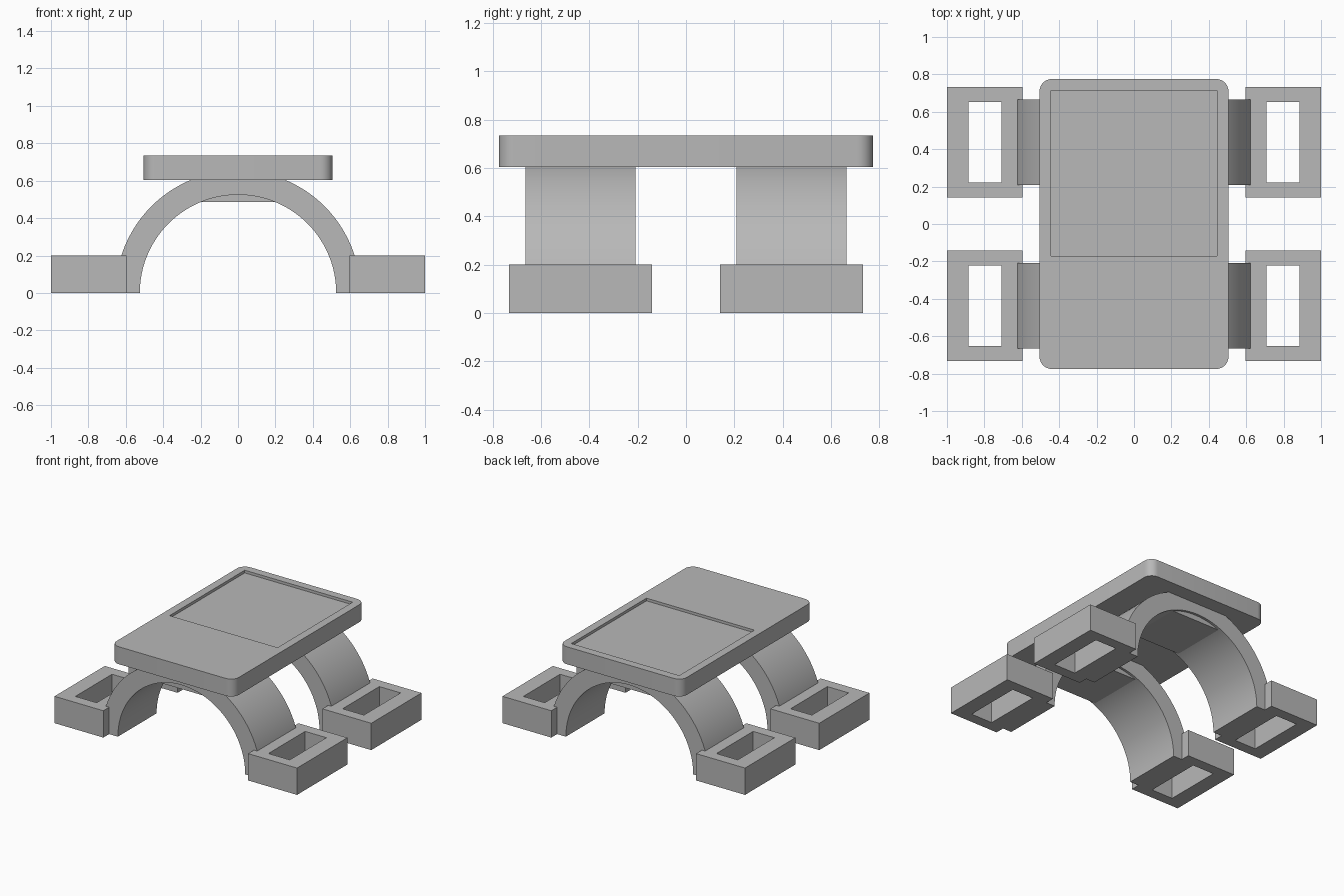
import bpy, bmesh
from math import sin, cos, pi, radians

old = bpy.data.objects.get("Cube")
if old:
    bpy.data.objects.remove(old, do_unlink=True)

grey = bpy.data.materials.new("plain_grey")
grey.use_nodes = True
colour = (0.48, 0.48, 0.48, 1)
grey.diffuse_color = colour
grey.node_tree.nodes["Principled BSDF"].inputs["Base Color"].default_value = colour


def extrude(name, outline, depth):
    """Make a solid from a closed outline, pushed along the depth vector."""
    bm = bmesh.new()
    base = bm.faces.new([bm.verts.new(p) for p in outline])
    new = bmesh.ops.extrude_face_region(bm, geom=[base])["geom"]
    verts = [v for v in new if isinstance(v, bmesh.types.BMVert)]
    bmesh.ops.translate(bm, verts=verts, vec=depth)
    bmesh.ops.recalc_face_normals(bm, faces=bm.faces)
    mesh = bpy.data.meshes.new(name)
    bm.to_mesh(mesh)
    bm.free()
    mesh.materials.append(grey)
    obj = bpy.data.objects.new(name, mesh)
    bpy.context.collection.objects.link(obj)
    return obj


def box(name, x0, x1, y0, y1, z0, z1):
    return extrude(name, [(x0, y0, z0), (x1, y0, z0), (x1, y1, z0), (x0, y1, z0)],
                   (0, 0, z1 - z0))


def activate(obj):
    bpy.ops.object.select_all(action="DESELECT")
    obj.select_set(True)
    bpy.context.view_layer.objects.active = obj


def cut(obj, cutter):
    cutter.hide_render = True
    mod = obj.modifiers.new("cut", "BOOLEAN")
    mod.operation = "DIFFERENCE"
    mod.solver = "EXACT"
    mod.object = cutter
    activate(obj)
    bpy.ops.object.modifier_apply(modifier=mod.name)
    bpy.data.objects.remove(cutter, do_unlink=True)


def smooth(obj):
    activate(obj)
    bpy.ops.object.shade_smooth_by_angle(angle=radians(30))


# Top slab with rounded corners and a shallow rectangular recess
half_x, half_y, r = 0.505, 0.775, 0.065
outline = []
for i, (sx, sy) in enumerate([(1, 1), (-1, 1), (-1, -1), (1, -1)]):
    for k in range(9):
        a = (i + k / 8) * pi / 2
        outline.append((sx * (half_x - r) + r * cos(a), sy * (half_y - r) + r * sin(a), 0.605))
slab = extrude("top_slab", outline, (0, 0, 0.13))
cut(slab, box("recess_cutter", -0.445, 0.445, -0.17, 0.715, 0.715, 0.8))
smooth(slab)

# Two arches, each with a flat block under the crown and a foot at either end
STEPS = 48
for end, sy in (("front", -1), ("back", 1)):
    mid = sy * 0.437
    angles = [pi * k / STEPS for k in range(STEPS + 1)]
    ring = [(0.655 * cos(a), mid - 0.228, 0.655 * sin(a)) for a in angles]
    ring += [(0.525 * cos(a), mid - 0.228, 0.525 * sin(a)) for a in reversed(angles)]
    arch = extrude(end + "_arch", ring, (0, 0.456, 0))
    # Trim the crown so it stays inside the slab
    cut(arch, box("crown_cutter", -0.5, 0.5, mid - 0.4, mid + 0.4, 0.62, 0.8))
    smooth(arch)
    box(end + "_crown_block", -0.25, 0.25, mid - 0.21, mid + 0.21, 0.485, 0.62)

    for side, sx in (("left", 1), ("right", -1)):
        x0, x1 = sorted((sx * 0.597, sx))
        foot = box(f"{end}_{side}_foot", x0, x1, mid - 0.296, mid + 0.296, 0, 0.2)
        h0, h1 = sorted((sx * 0.708, sx * 0.884))
        cut(foot, box("hole_cutter", h0, h1, mid - 0.216, mid + 0.216, -0.1, 0.3))
